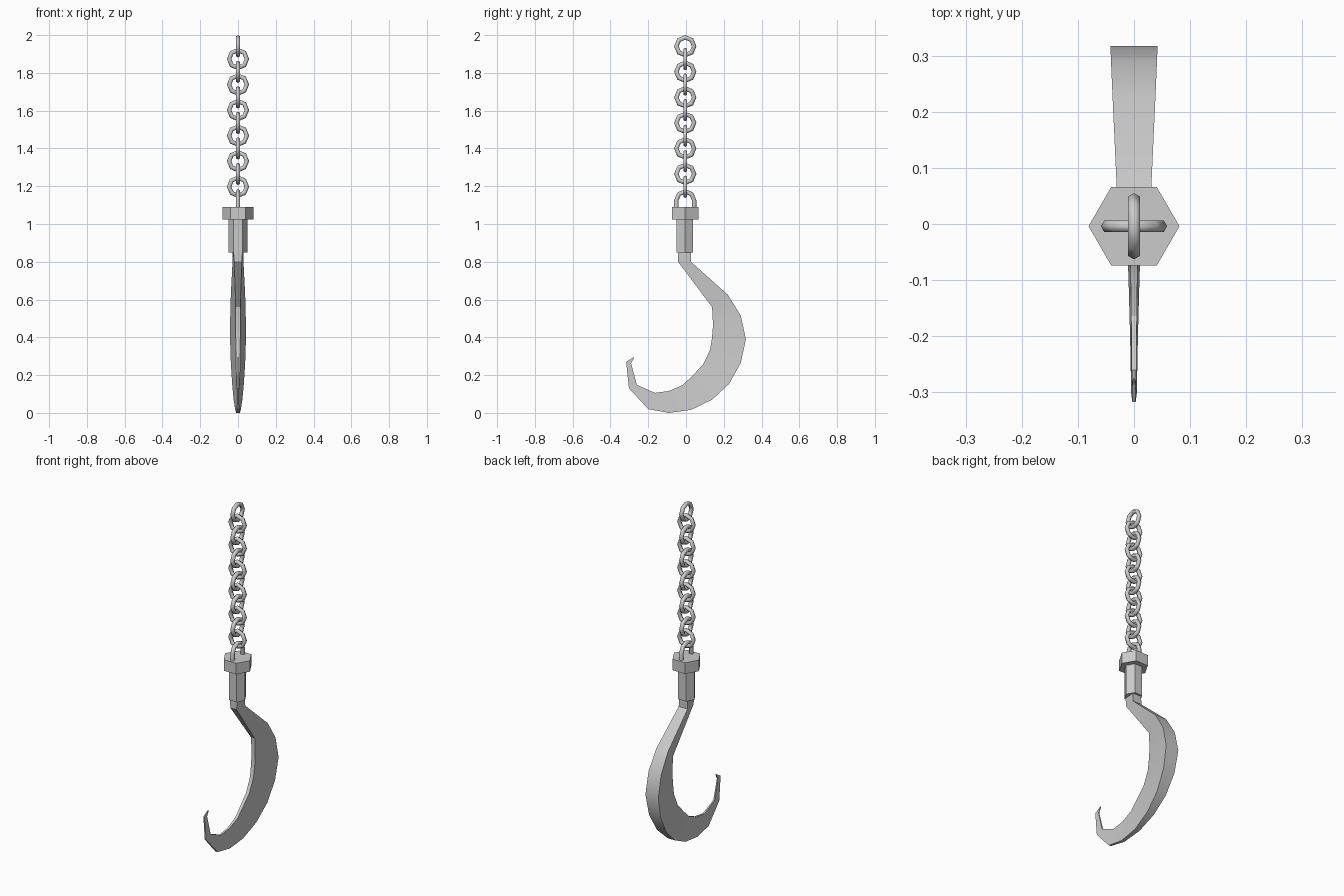
import bpy, bmesh, math

if "Cube" in bpy.data.objects:
    bpy.data.objects.remove(bpy.data.objects["Cube"])

CY = -0.004          # chain and handle axis in y
R, r = 0.047, 0.012  # link radius and wire radius


def make(name, bm, smooth=None):
    bmesh.ops.recalc_face_normals(bm, faces=bm.faces)
    me = bpy.data.meshes.new(name)
    bm.to_mesh(me)
    bm.free()
    ob = bpy.data.objects.new(name, me)
    bpy.context.collection.objects.link(ob)
    if smooth:
        bpy.ops.object.select_all(action='DESELECT')
        ob.select_set(True)
        bpy.context.view_layer.objects.active = ob
        bpy.ops.object.shade_smooth_by_angle(angle=math.radians(smooth))
    return ob


def loft(bm, rings, closed):
    loops = [[bm.verts.new(p) for p in ring] for ring in rings]
    n = len(loops)
    for i in range(n if closed else n - 1):
        a, b = loops[i], loops[(i + 1) % n]
        for j in range(len(a)):
            k = (j + 1) % len(a)
            bm.faces.new((a[j], a[k], b[k], b[j]))
    if not closed:
        bm.faces.new(loops[0])
        bm.faces.new(loops[-1])


def link(name, path, z, along_y, closed=True):
    # path items: in-plane position (u, v) and outward direction (nu, nv)
    rings = []
    for u, v, nu, nv in path:
        ring = []
        for j in range(6):
            a = j * math.pi / 3
            c, s = r * math.cos(a), r * math.sin(a)
            h, w = u + nu * c, z + v + nv * c
            ring.append((s, CY + h, w) if along_y else (h, CY + s, w))
        rings.append(ring)
    bm = bmesh.new()
    loft(bm, rings, closed)
    make(name, bm, 65)


def arc(i):
    a = i * math.pi / 4
    return (R * math.cos(a), R * math.sin(a), math.cos(a), math.sin(a))


# chain links, alternating planes
for i in range(12):
    link(f"chain_link_{i + 1}", [arc(k) for k in range(8)],
         1.941 - i * 0.0676, i % 2 == 0)

# shackle at the collar
path = [(R, -0.06, 1, 0)] + [arc(k) for k in range(5)] + [(-R, -0.06, -1, 0)]
link("shackle", path, 1.125, True, closed=False)

# hexagonal collar and handle
for name, rad, z0, z1 in (("collar", 0.081, 1.025, 1.09),
                          ("handle", 0.05, 0.848, 1.03)):
    bm = bmesh.new()
    loft(bm, [[(rad * math.cos(k * math.pi / 3),
                CY + rad * math.sin(k * math.pi / 3) - (0.002 if rad < 0.06 else 0), z)
               for k in range(6)] for z in (z0, z1)], False)
    make(name, bm)

# hook blade: outer y, z, inner y, z, outer half width, inner half width
sections = [
    (0.026, 0.86, -0.042, 0.86, 0.028, 0.024),
    (0.026, 0.80, -0.042, 0.80, 0.029, 0.020),
    (0.222, 0.625, 0.138, 0.56, 0.038, 0.012),
    (0.29, 0.515, 0.143, 0.465, 0.041, 0.012),
    (0.317, 0.39, 0.138, 0.40, 0.042, 0.012),
    (0.29, 0.265, 0.127, 0.333, 0.038, 0.011),
    (0.228, 0.153, 0.09, 0.255, 0.031, 0.010),
    (0.138, 0.07, 0.04, 0.203, 0.023, 0.009),
    (0.026, 0.016, -0.016, 0.148, 0.015, 0.008),
    (-0.09, 0.0, -0.09, 0.116, 0.010, 0.006),
    (-0.20, 0.02, -0.164, 0.106, 0.007, 0.005),
    (-0.302, 0.13, -0.26, 0.148, 0.005, 0.004),
    (-0.317, 0.27, -0.291, 0.263, 0.003, 0.003),
    (-0.277, 0.295, -0.275, 0.291, 0.002, 0.002),
]
bm = bmesh.new()
loft(bm, [[(-wo, oy, oz), (wo, oy, oz), (wi, iy, iz), (-wi, iy, iz)]
          for oy, oz, iy, iz, wo, wi in sections], False)
make("hook_blade", bm, 30)
